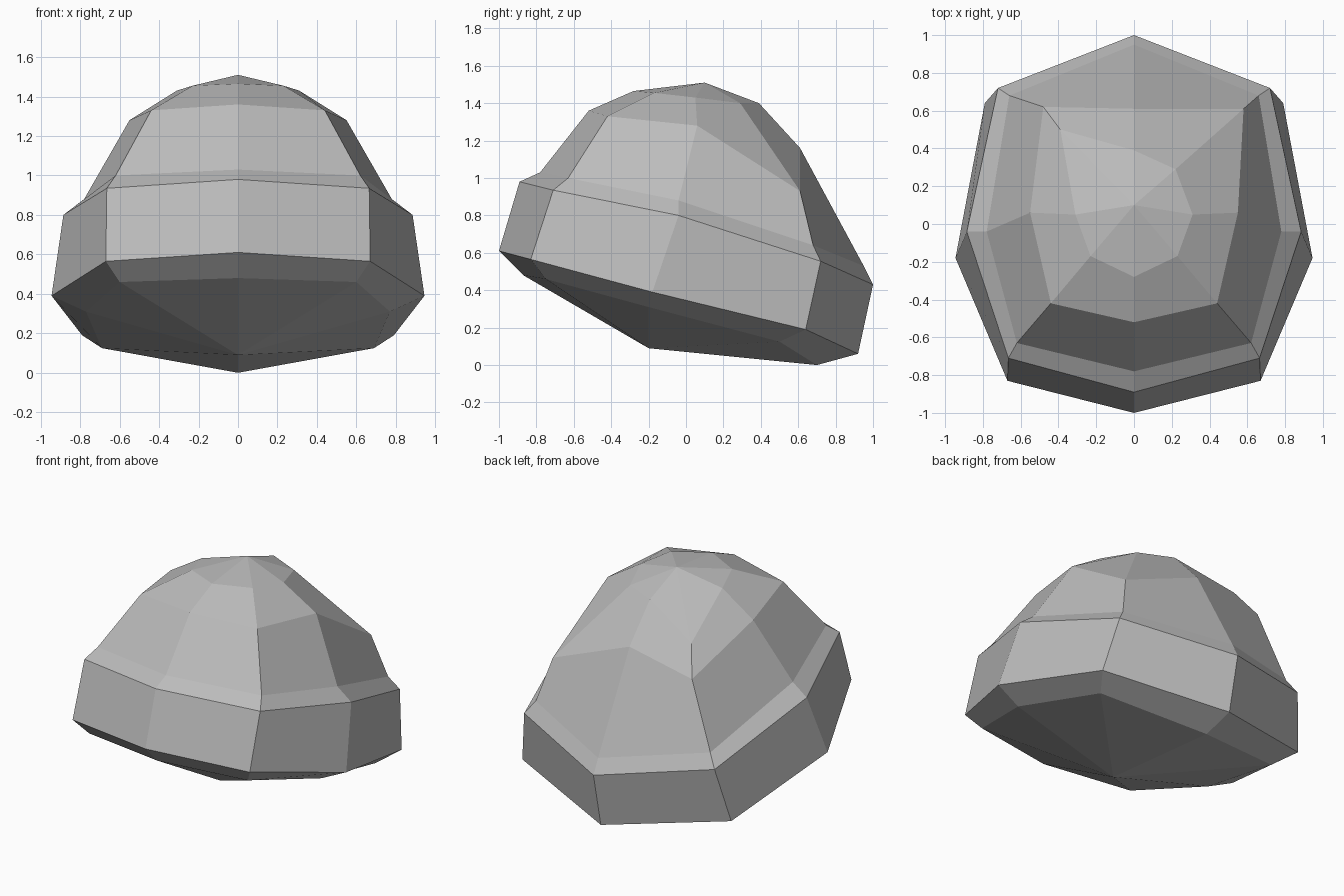
import bpy
import bmesh

# Remove the default cube
default = bpy.data.objects.get("Cube")
if default:
    bpy.data.objects.remove(default, do_unlink=True)

# Plain stone grey
stone = bpy.data.materials.new("stone_grey")
stone.use_nodes = True
grey = (0.5, 0.5, 0.5, 1)
stone.diffuse_color = grey
shader = next(n for n in stone.node_tree.nodes if n.type == "BSDF_PRINCIPLED")
shader.inputs["Base Color"].default_value = grey
shader.inputs["Roughness"].default_value = 0.8

# Half profiles of each ring, from the front point round the +x side to the back
underside = [(0, -.87, .48), (.6, -.75, .46), (.77, -.2, .31), (.69, .5, .125), (0, .7, 0)]
band_low = [(0, -1, .61), (.67, -.83, .565), (.945, -.18, .39), (.79, .64, .19), (0, .92, .06)]
band_high = [(0, -.89, .98), (.665, -.71, .935), (.885, -.04, .8), (.72, .72, .555), (0, 1, .43)]
ledge = [(0, -.78, 1.03), (.62, -.63, 1), (.78, -.04, .88), (.66, .68, .64), (0, .95, .53)]
shoulder = [(0, -.52, 1.36), (.44, -.42, 1.33), (.55, .06, 1.28), (.58, .61, .93), (0, .61, 1.16)]
crown = [(0, -.28, 1.465), (.23, -.17, 1.455), (.31, .05, 1.43), (.22, .29, 1.4), (0, .39, 1.4)]
bottom_point = (0, -.2, .09)
top_point = (0, .1, 1.51)


def mirrored_ring(half):
    """Complete a half profile into a closed ring of eight points."""
    other_side = [(-x, y, z) for x, y, z in reversed(half[1:-1])]
    return list(half) + other_side


def bridge(bm, lower, upper):
    """Join two rings with a band of flat faces."""
    count = len(lower)
    for i in range(count):
        j = (i + 1) % count
        bm.faces.new((lower[i], lower[j], upper[j], upper[i]))


def cap(bm, ring, point):
    """Close a ring with a fan of triangles."""
    centre = bm.verts.new(point)
    count = len(ring)
    for i in range(count):
        bm.faces.new((ring[i], ring[(i + 1) % count], centre))


# Build the boulder as stacked rings closed by two fans
bm = bmesh.new()
rings = []
for half in (underside, band_low, band_high, ledge, shoulder, crown):
    rings.append([bm.verts.new(p) for p in mirrored_ring(half)])

# Uneven back corner on the -x side of the dome
back_corner = len(underside)
rings[-1][back_corner].co = (-.39, .5, 1.245)
rings[-2][back_corner].co = (-.48, .62, 1.07)

for lower, upper in zip(rings, rings[1:]):
    bridge(bm, lower, upper)
cap(bm, rings[0], bottom_point)
cap(bm, rings[-1], top_point)
bmesh.ops.recalc_face_normals(bm, faces=bm.faces[:])

mesh = bpy.data.meshes.new("boulder")
bm.to_mesh(mesh)
bm.free()
mesh.materials.append(stone)
boulder = bpy.data.objects.new("boulder", mesh)
bpy.context.collection.objects.link(boulder)
